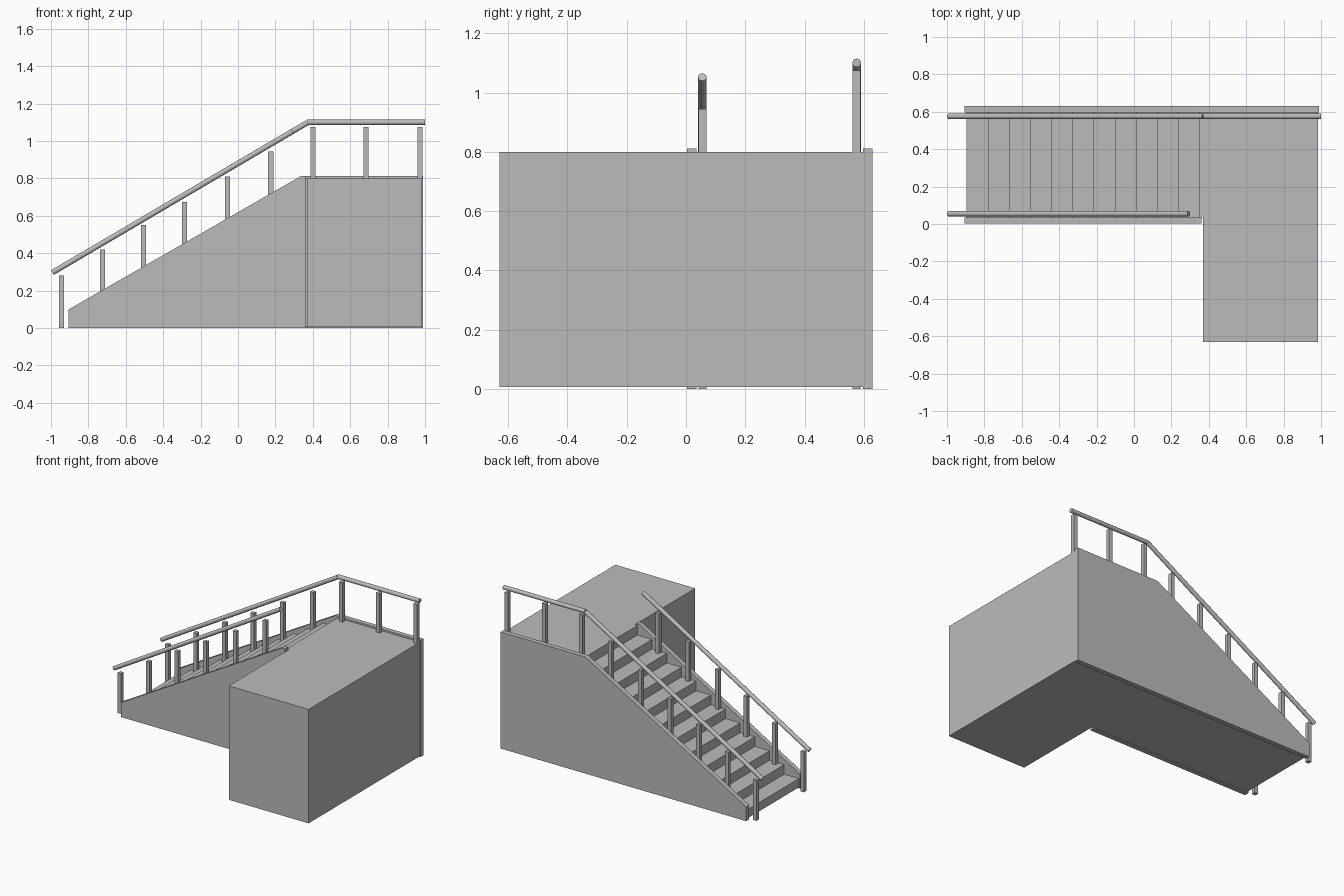
import bpy, bmesh, math
from mathutils import Vector

cube = bpy.data.objects.get("Cube")
if cube:
    bpy.data.objects.remove(cube, do_unlink=True)

grey = bpy.data.materials.new("plain_grey")
grey.use_nodes = True
colour = (0.5, 0.5, 0.5, 1)
grey.diffuse_color = colour
grey.node_tree.nodes["Principled BSDF"].inputs["Base Color"].default_value = colour


def finish(name, bm):
    bmesh.ops.recalc_face_normals(bm, faces=bm.faces)
    mesh = bpy.data.meshes.new(name)
    bm.to_mesh(mesh)
    bm.free()
    mesh.materials.append(grey)
    obj = bpy.data.objects.new(name, mesh)
    bpy.context.collection.objects.link(obj)
    return obj


def extrude_profile(name, points, y0, y1):
    """Extrude an x-z outline from y0 to y1."""
    bm = bmesh.new()
    face = bm.faces.new([bm.verts.new((x, y0, z)) for x, z in points])
    result = bmesh.ops.extrude_face_region(bm, geom=[face])
    moved = [v for v in result["geom"] if isinstance(v, bmesh.types.BMVert)]
    bmesh.ops.translate(bm, verts=moved, vec=(0, y1 - y0, 0))
    return finish(name, bm)


def box(name, x0, x1, y0, y1, z0, z1):
    return extrude_profile(name, [(x0, z0), (x1, z0), (x1, z1), (x0, z1)], y0, y1)


def rail(name, start, end, radius=0.0145):
    start, end = Vector(start), Vector(end)
    axis = end - start
    bm = bmesh.new()
    bmesh.ops.create_cone(bm, cap_ends=True, segments=16, radius1=radius,
                          radius2=radius, depth=axis.length)
    obj = finish(name, bm)
    obj.location = (start + end) / 2
    obj.rotation_euler = axis.to_track_quat("Z", "Y").to_euler()
    bpy.ops.object.select_all(action="DESELECT")
    obj.select_set(True)
    bpy.context.view_layer.objects.active = obj
    bpy.ops.object.shade_smooth_by_angle(angle=math.radians(40))
    return obj


# Overall layout
BASE, DECK = 0.006, 0.8
FOOT, HEAD, STEPS = -0.895, 0.35, 11
RUN, RISE = (HEAD - FOOT) / STEPS, DECK / (STEPS + 1)
FRONT_IN, BACK_IN, BACK_OUT = 0.035, 0.597, 0.63
RIGHT = 0.985

# Landing block
box("landing", 0.37, RIGHT, -BACK_OUT, BACK_IN, BASE, DECK)

# Solid flight of steps
outline = [(FOOT, BASE)]
for i in range(STEPS):
    outline += [(FOOT + i * RUN, (i + 1) * RISE), (FOOT + (i + 1) * RUN, (i + 1) * RISE)]
outline += [(HEAD, DECK), (0.37, DECK), (0.37, BASE)]
extrude_profile("steps", outline, FRONT_IN, BACK_IN)

# Side boards with a sloping top edge
for name, end, y0, y1 in (("front_side_board", 0.36, 0.003, FRONT_IN),
                          ("back_side_board", RIGHT + 0.003, BACK_IN, BACK_OUT)):
    extrude_profile(name, [(-0.905, 0), (-0.905, 0.1), (0.335, 0.812), (end, 0.812), (end, 0)], y0, y1)

# Posts along the flight, standing on the ground and the treads
HALF = 0.0135
flight_posts = [(-0.943, 0.28), (-0.725, 0.42), (-0.505, 0.55),
                (-0.285, 0.675), (-0.056, 0.81), (0.175, 0.945)]
for side, y in (("front", 0.055), ("back", 0.576)):
    for i, (x, top) in enumerate(flight_posts):
        foot = max(0, math.floor((x - FOOT) / RUN) + 1) * RISE
        box(f"{side}_flight_post_{i + 1}", x - HALF, x + HALF, y - HALF, y + HALF, foot, top)

# Posts on the landing
for i, x in enumerate((0.4, 0.685, 0.972)):
    box(f"landing_post_{i + 1}", x - HALF, x + HALF, 0.576 - HALF, 0.576 + HALF, DECK, 1.075)

# Handrails
rail("front_flight_rail", (-0.992, 0.055, 0.297), (0.292, 0.055, 1.052))
rail("back_flight_rail", (-0.992, 0.576, 0.297), (0.37, 0.576, 1.098))
rail("landing_rail", (0.37, 0.576, 1.1), (1.0, 0.576, 1.1))
